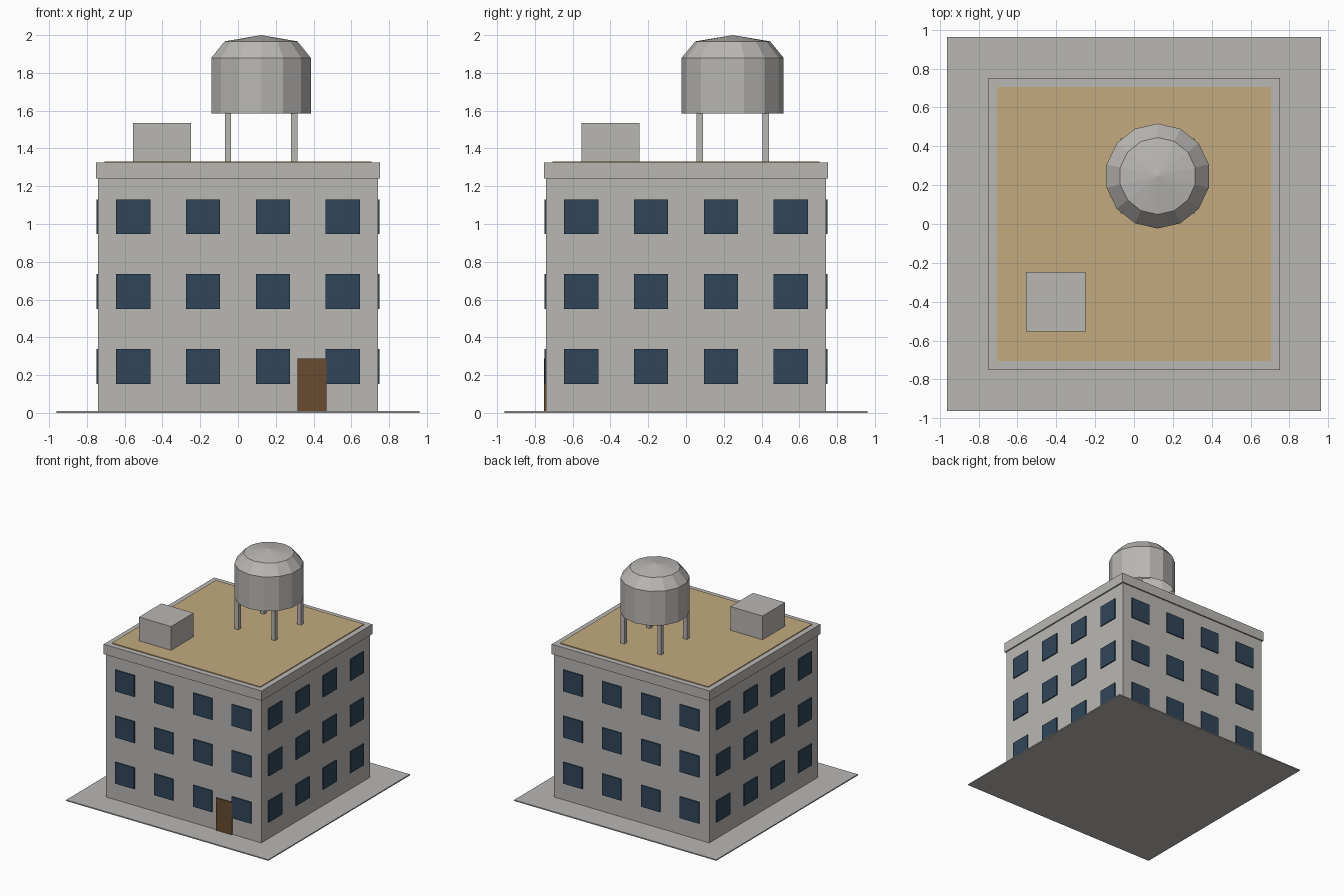
import bpy
import bmesh
import math
from mathutils import Matrix, Vector

cube = bpy.data.objects.get("Cube")
if cube:
    bpy.data.objects.remove(cube, do_unlink=True)


def material(name, rgb):
    mat = bpy.data.materials.new(name)
    mat.use_nodes = True
    mat.diffuse_color = (*rgb, 1)
    mat.node_tree.nodes["Principled BSDF"].inputs["Base Color"].default_value = (*rgb, 1)
    return mat


concrete = material("concrete_grey", (0.49, 0.475, 0.455))
tan = material("roof_tan", (0.54, 0.40, 0.21))
glass = material("window_blue", (0.03, 0.06, 0.10))
wood = material("door_brown", (0.138, 0.07, 0.03))


def finish(bm, name, mat):
    mesh = bpy.data.meshes.new(name)
    bm.to_mesh(mesh)
    bm.free()
    mesh.materials.append(mat)
    obj = bpy.data.objects.new(name, mesh)
    bpy.context.collection.objects.link(obj)
    return obj


def add_box(bm, low, high, turn=Matrix()):
    low, high = Vector(low), Vector(high)
    place = Matrix.Translation((low + high) / 2) @ Matrix.Diagonal((*(high - low), 1))
    bmesh.ops.create_cube(bm, size=1, matrix=turn @ place)


def box(name, low, high, mat):
    bm = bmesh.new()
    add_box(bm, low, high)
    return finish(bm, name, mat)


def slab(name, half, z0, z1, mat):
    return box(name, (-half, -half, z0), (half, half, z1), mat)


# Building shell
WALL = 0.74
slab("pavement", 0.962, 0, 0.01, concrete)
slab("walls", WALL, 0.01, 1.24, concrete)
slab("cornice", 0.752, 1.24, 1.325, concrete)
slab("roof_surface", 0.706, 1.325, 1.332, tan)

# Windows: three floors of four on each side
for side in ("front", "right", "back", "left"):
    turn = Matrix.Rotation(math.pi / 2 * ("front", "left", "back", "right").index(side), 4, "Z")
    bm = bmesh.new()
    for floor in range(3):
        z = 0.153 + 0.397 * floor
        for column in range(4):
            x = 0.37 * (column - 1.5)
            add_box(bm, (x - 0.091, -WALL - 0.009, z), (x + 0.091, -WALL, z + 0.184), turn)
    finish(bm, side + "_windows", glass)

# Front door
box("front_door", (0.315, -0.752, 0), (0.468, -WALL, 0.288), wood)

# Rooftop hut
box("roof_hut", (-0.556, -0.554, 1.325), (-0.249, -0.247, 1.536), concrete)

# Water tank legs
TX, TY = 0.122, 0.247
bm = bmesh.new()
for sx in (-1, 1):
    for sy in (-1, 1):
        x, y = TX + sx * 0.175, TY + sy * 0.175
        add_box(bm, (x - 0.017, y - 0.017, 1.325), (x + 0.017, y + 0.017, 1.588), Matrix())
finish(bm, "tank_legs", concrete)

# Water tank: faceted shell, open below, with a bevelled shoulder and low cone
SIDES = 14
bm = bmesh.new()
rings = []
for radius, z in ((0.27, 1.585), (0.27, 1.88), (0.198, 1.967)):
    ring = []
    for i in range(SIDES):
        a = math.pi / 2 + math.tau * i / SIDES
        ring.append(bm.verts.new((TX + radius * math.cos(a), TY + radius * math.sin(a), z)))
    rings.append(ring)
apex = bm.verts.new((TX, TY, 2.0))
for i in range(SIDES):
    j = (i + 1) % SIDES
    for lower, upper in zip(rings, rings[1:]):
        bm.faces.new((lower[i], lower[j], upper[j], upper[i]))
    bm.faces.new((rings[-1][i], rings[-1][j], apex))
finish(bm, "water_tank", concrete)
